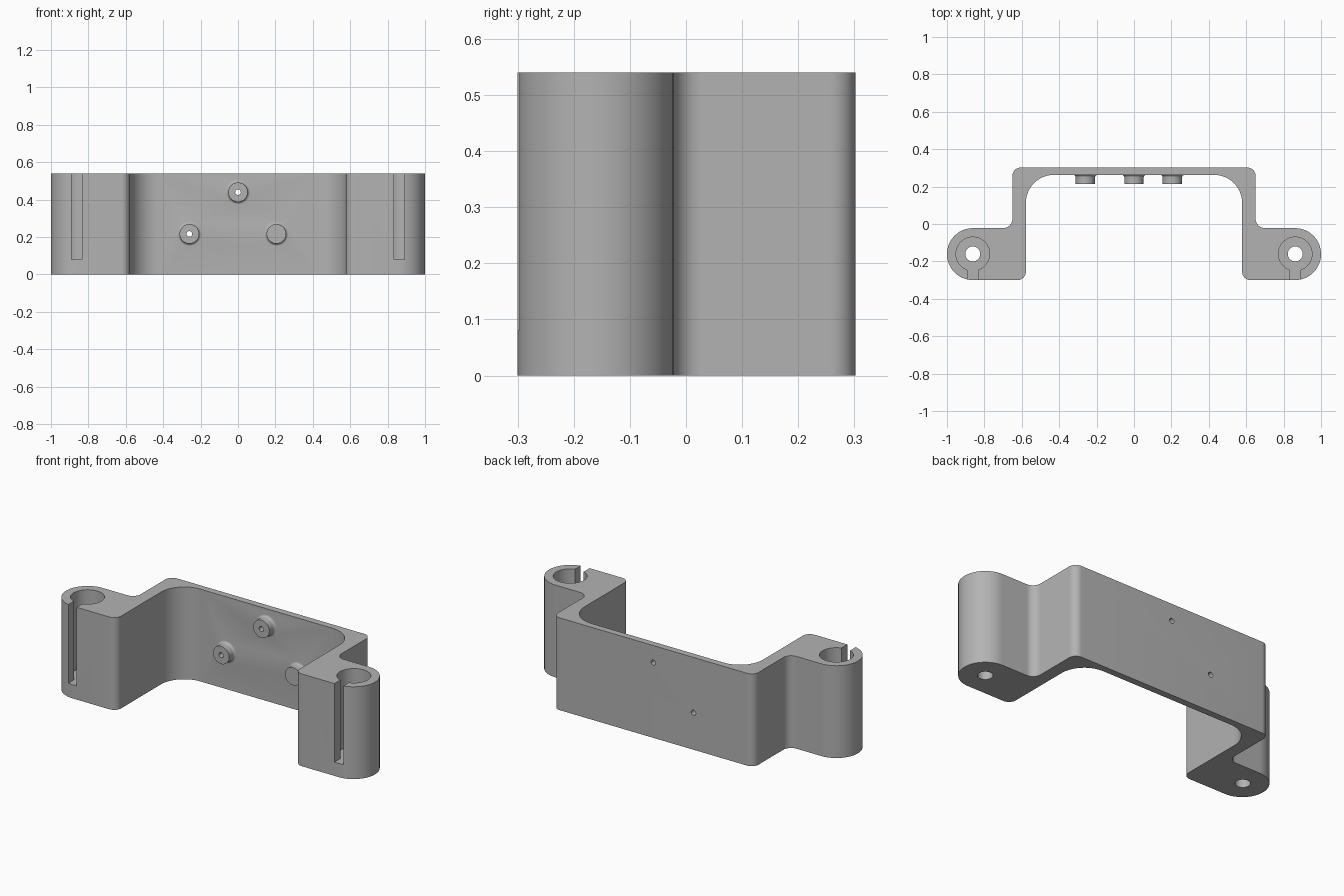
import bpy
import bmesh
from math import pi, sin, cos, tan
from mathutils import Vector, Matrix

HEIGHT = 0.54
WALL_Y = 0.263            # inner face of the back plate
BOSS = (0.862, -0.16)     # socket axis on the left ear

cube = bpy.data.objects.get("Cube")
if cube:
    bpy.data.objects.remove(cube)

grey = bpy.data.materials.new("light grey")
grey.use_nodes = True
colour = (0.45, 0.45, 0.45, 1)
grey.diffuse_color = colour
grey.node_tree.nodes["Principled BSDF"].inputs["Base Color"].default_value = colour


def make_object(name, bm):
    bmesh.ops.remove_doubles(bm, verts=bm.verts, dist=1e-5)
    bmesh.ops.recalc_face_normals(bm, faces=bm.faces)
    mesh = bpy.data.meshes.new(name)
    bm.to_mesh(mesh)
    bm.free()
    mesh.materials.append(grey)
    obj = bpy.data.objects.new(name, mesh)
    bpy.context.collection.objects.link(obj)
    return obj


def rounded(corners, steps=12):
    """Outline through (x, y, radius) corners with round fillets."""
    points = []
    for i, (x, y, r) in enumerate(corners):
        p = Vector((x, y))
        a = (Vector(corners[i - 1][:2]) - p).normalized()
        b = (Vector(corners[(i + 1) % len(corners)][:2]) - p).normalized()
        half = a.angle(b) / 2
        centre = p + (a + b).normalized() * r / sin(half)
        start = p + a * r / tan(half) - centre
        end = p + b * r / tan(half) - centre
        sweep = start.angle_signed(end)
        for k in range(steps + 1):
            t = -sweep * k / steps
            q = centre + Matrix.Rotation(t, 2) @ start
            if not points or (q - points[-1]).length > 1e-4:
                points.append(q)
    return points


def extrude(name, outline, z0, z1):
    bm = bmesh.new()
    face = bm.faces.new([bm.verts.new((p[0], p[1], z0)) for p in outline])
    top = bmesh.ops.extrude_face_region(bm, geom=[face])["geom"]
    verts = [v for v in top if isinstance(v, bmesh.types.BMVert)]
    bmesh.ops.translate(bm, verts=verts, vec=(0, 0, z1 - z0))
    return make_object(name, bm)


def cylinder(name, radius, length, matrix, sides=48):
    bm = bmesh.new()
    bmesh.ops.create_cone(bm, cap_ends=True, segments=sides, radius1=radius,
                          radius2=radius, depth=length, matrix=matrix)
    return make_object(name, bm)


def boolean(target, tool, operation):
    tool.hide_render = True
    mod = target.modifiers.new(operation, 'BOOLEAN')
    mod.operation, mod.object, mod.solver = operation, tool, 'EXACT'
    bpy.context.view_layer.objects.active = target
    bpy.ops.object.modifier_apply(modifier=mod.name)
    bpy.data.objects.remove(tool)


def standoff(x, z):
    """Round post on the back plate with a flared foot."""
    r, flare = 0.052, 0.014
    profile = [(0, 0.215), (r, 0.215)]
    for k in range(7):
        t = k / 6 * pi / 2
        profile.append((r + flare * (1 - cos(t)), WALL_Y - flare * (1 - sin(t))))
    profile += [(r + flare, 0.28), (0, 0.28)]
    bm = bmesh.new()
    verts = [bm.verts.new((x + a, y, z)) for a, y in profile]
    edges = [bm.edges.new(pair) for pair in zip(verts, verts[1:])]
    bmesh.ops.spin(bm, geom=verts + edges, cent=(x, 0, z), axis=(0, 1, 0),
                   angle=2 * pi, steps=48, use_merge=False)
    return make_object("standoff", bm)


# Bracket body: half outline mirrored to the other side
half = [(0.65, 0.302, 0.045), (0.65, -0.022, 0.05), (1, -0.022, 0.139),
        (1, -0.3, 0.139), (0.578, -0.3, 0.045), (0.578, WALL_Y, 0.15)]
outline = half + [(-x, y, r) for x, y, r in reversed(half)]
bracket = extrude("bracket", rounded(outline), 0, HEIGHT)

# Standoffs, two of them drilled through the plate
for x, z, drilled in [(-0.26, 0.217, True), (0, 0.44, True), (0.205, 0.217, False)]:
    boolean(bracket, standoff(x, z), 'UNION')
    if drilled:
        place = Matrix.Translation((x, 0.25, z)) @ Matrix.Rotation(pi / 2, 4, 'X')
        boolean(bracket, cylinder("drill", 0.015, 0.3, place, 24), 'DIFFERENCE')

# Ear sockets: wide bore, narrow through hole and front slot
for side in (1, -1):
    x, y = side * BOSS[0], BOSS[1]
    bore = cylinder("bore", 0.09, 1, Matrix.Translation((x, y, 0.58)))
    boolean(bracket, bore, 'DIFFERENCE')
    hole = cylinder("hole", 0.04, 1, Matrix.Translation((x, y, 0.2)))
    boolean(bracket, hole, 'DIFFERENCE')
    slot = [(x - 0.028, -0.4), (x + 0.028, -0.4), (x + 0.028, y), (x - 0.028, y)]
    boolean(bracket, extrude("slot", slot, 0.08, 0.7), 'DIFFERENCE')

# Smooth curved walls, crisp edges
bpy.ops.object.select_all(action='DESELECT')
bracket.select_set(True)
bpy.context.view_layer.objects.active = bracket
bpy.ops.object.shade_smooth_by_angle(angle=pi / 6)
